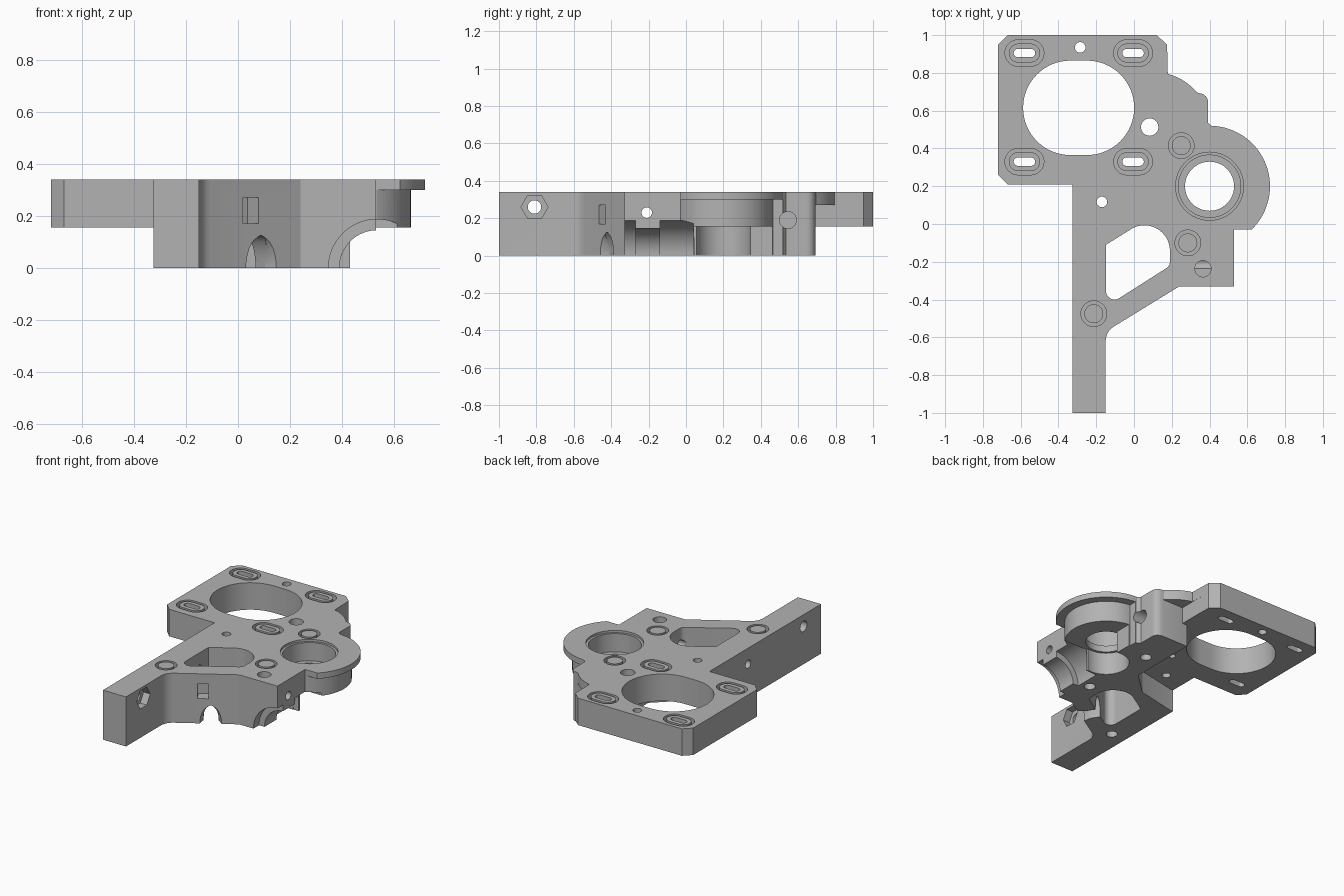
import bpy, bmesh
from math import cos, sin, pi, radians, atan2
from mathutils import Matrix, Vector

if "Cube" in bpy.data.objects:
    bpy.data.objects.remove(bpy.data.objects["Cube"], do_unlink=True)

grey = bpy.data.materials.new("plain grey")
grey.use_nodes = True
grey.diffuse_color = (0.45, 0.45, 0.45, 1)
grey.node_tree.nodes["Principled BSDF"].inputs["Base Color"].default_value = (0.45, 0.45, 0.45, 1)


def arc(cx, cy, r, a0, a1, n=12):
    angles = [radians(a0 + (a1 - a0) * i / n) for i in range(n + 1)]
    return [(cx + r * cos(a), cy + r * sin(a)) for a in angles]


def circle(cx, cy, r, n=48):
    return arc(cx, cy, r, 0, 360, n)[:-1]


def slot(cx, cy, half, r, n=16):
    return arc(cx + half, cy, r, -90, 90, n) + arc(cx - half, cy, r, 90, 270, n)


def box(x0, x1, y0, y1):
    return [(x0, y0), (x1, y0), (x1, y1), (x0, y1)]


def prism(name, pts, z0, z1, inner=None, matrix=None, top_scale=1.0):
    """Extruded outline; an inner loop of equal length makes a ring."""
    bm = bmesh.new()

    def loop(points, z, s=1.0):
        return [bm.verts.new((x * s, y * s, z)) for x, y in points]

    def bridge(a, b):
        for i in range(len(a)):
            j = (i + 1) % len(a)
            bm.faces.new((a[i], a[j], b[j], b[i]))

    low, high = loop(pts, z0), loop(pts, z1, top_scale)
    bridge(low, high)
    if inner:
        in_low, in_high = loop(inner, z0), loop(inner, z1)
        bridge(in_high, in_low)
        bridge(high, in_high)
        bridge(in_low, low)
    else:
        bm.faces.new(low[::-1])
        bm.faces.new(high)
    bmesh.ops.recalc_face_normals(bm, faces=bm.faces)
    mesh = bpy.data.meshes.new(name)
    bm.to_mesh(mesh)
    bm.free()
    mesh.materials.append(grey)
    ob = bpy.data.objects.new(name, mesh)
    bpy.context.scene.collection.objects.link(ob)
    if matrix:
        ob.matrix_world = matrix
    return ob


cutters = []


def cut(*args, **kw):
    ob = prism("cutter", *args, **kw)
    ob.hide_render = True
    cutters.append(ob)


# Full silhouette: arm, brace, bearing flange, lobe and motor plate
outline = [(-0.325, -1), (-0.15, -1), (-0.15, -0.62)]
outline += arc(-0.06, -0.62, 0.09, 172, 122, 6)
outline += [(0.24, -0.33), (0.53, -0.33), (0.53, -0.03)]
outline += arc(0.4, 0.2, 0.32, -46, 88, 40)
outline += [(0.392, 0.535)] + arc(0.345, 0.645, 0.047, 0, 85, 8)
outline += arc(0.1, 0.5, 0.305, 40, 75, 12)
outline += [(0.175, 0.95), (0.12, 1), (-0.67, 1), (-0.72, 0.95),
            (-0.72, 0.26), (-0.67, 0.21), (-0.325, 0.21)]
body = prism("bracket_body", outline, 0, 0.34)

# Clearance below the motor plate
cut([(-0.9, 0), (-0.3, 0), (-0.02, 0.06), (0.14, 0.21), (0.14, 0.693),
     (0.6, 0.693), (0.6, 1.2), (-0.9, 1.2)], -0.1, 0.155)
# Thin curved web beside the plate
cut(box(0.177, 0.6, 0.693, 0.9), -0.1, 0.27)
# Flange underside around the bearing housing
cut(arc(0.4, 0.2, 0.265, 85, -60, 32) + [(0.54, -0.2), (0.9, -0.2), (0.9, 0.65), (0.423, 0.65)],
    -0.1, 0.3)
# Open space below the housing
cut(box(0.43, 0.9, 0.03, 0.65), -0.1, 0.155)
# Bearing bore: lower bore, neck, seat and chamfer
cut(circle(0.4, 0.2, 0.147), -0.1, 0.155)
cut(circle(0.4, 0.2, 0.13), -0.2, 0.5)
cut(circle(0.4, 0.2, 0.165), 0.2, 0.45)
cut(circle(0.4, 0.2, 0.18), 0.325, 0.46)

# Motor opening and mounting slots with thin grooves
cut(slot(-0.293, 0.615, 0.044, 0.25, 32), -0.2, 0.5)
for x in (-0.58, -0.005):
    for y in (0.33, 0.905):
        cut(slot(x, y, 0.035, 0.022), -0.2, 0.5)
        cut(slot(x, y, 0.033, 0.07), 0.3, 0.4, inner=slot(x, y, 0.033, 0.05))

# Blind screw holes, grooved on the top face
for x, y in ((0.25, 0.415), (0.285, -0.1), (-0.213, -0.475)):
    cut(circle(x, y, 0.036, 24), -0.1, 0.28)
    cut(circle(x, y, 0.068), 0.305, 0.4, inner=circle(x, y, 0.05))

# Plain through holes and a blind pocket
for x, y, r in ((-0.285, 0.935, 0.028), (0.083, 0.513, 0.046), (-0.17, 0.117, 0.028)):
    cut(circle(x, y, r, 32), -0.2, 0.5)
cut(circle(0.365, -0.237, 0.043, 32), 0.22, 0.5)

# Window in the brace
window = [(-0.148, -0.11)] + arc(0.055, -0.142, 0.135, 118, 0, 16)
window += arc(0.15, -0.2, 0.04, 0, -58, 5) + arc(-0.103, -0.355, 0.045, -58, -180, 10)
cut(window, -0.2, 0.5)

# Concave guide channel with a narrower rib
along_y = Matrix.Rotation(-pi / 2, 4, 'X')
for r, y0, y1 in ((0.145, -0.45, 0.042), (0.187, -0.46, -0.27), (0.187, -0.14, 0.04)):
    cut(circle(0, 0, r, 64), y0, y1, matrix=Matrix.Translation((0.535, 0, 0)) @ along_y)

# Sideways holes: arm screw with hexagon recess, long rod hole, lobe hole
along_x = Matrix.Rotation(pi / 2, 4, 'Y')
for y, z, r, x0, x1, n in ((-0.81, 0.26, 0.036, -0.5, 0, 32), (-0.81, 0.26, 0.072, -0.2, 0, 6),
                           (-0.21, 0.23, 0.028, -0.5, 0.7, 24), (0.545, 0.19, 0.045, 0.2, 0.6, 32)):
    turn = Matrix.Rotation(pi / 2, 4, 'Z') if n == 6 else Matrix.Identity(4)
    cut(circle(0, 0, r, n), x0, x1, matrix=Matrix.Translation((0, y, z)) @ along_x @ turn)

# Arch with flared mouth and nut pocket through the sloping wall
slope = Matrix.Rotation(atan2(0.21, 0.33), 4, 'Z')
inward = slope @ along_y
arch = [(x, y * 2.6) for x, y in circle(0, 0, 0.048, 40)]
mouth = Matrix.Translation((0.09, -0.425, 0)) @ inward
cut(arch, -0.2, 0.2, matrix=mouth)
cut([(x * 1.7, y * 1.15) for x, y in arch], -0.03, 0.05, matrix=mouth, top_scale=0.6)
cut(box(-0.035, 0.035, -0.05, 0.05), -0.05, 0.08,
    matrix=Matrix.Translation((0.05, -0.45, 0.22)) @ inward)

# Carve everything and keep the finished mesh
for c in cutters:
    mod = body.modifiers.new("carve", 'BOOLEAN')
    mod.operation = 'DIFFERENCE'
    mod.solver = 'EXACT'
    mod.object = c
bpy.context.view_layer.update()
done = bpy.data.meshes.new_from_object(body.evaluated_get(bpy.context.evaluated_depsgraph_get()))
body.modifiers.clear()
body.data = done
done.materials.clear()
done.materials.append(grey)
for p in done.polygons:
    p.material_index = 0
for c in cutters:
    bpy.data.objects.remove(c, do_unlink=True)

for o in bpy.context.selected_objects:
    o.select_set(False)
body.select_set(True)
bpy.context.view_layer.objects.active = body
bpy.ops.object.shade_smooth_by_angle(angle=radians(25))
